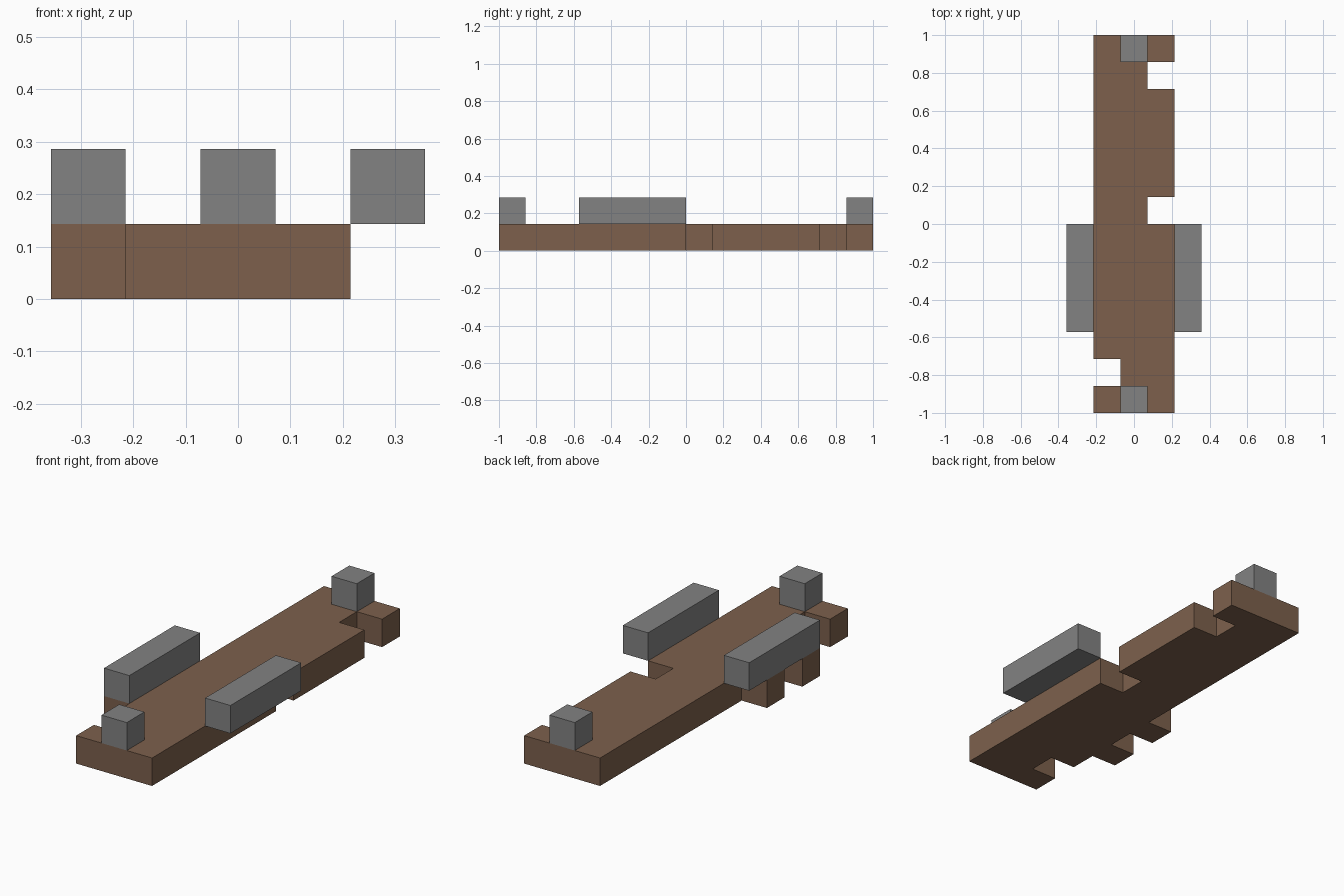
import bpy
import bmesh

U = 1 / 7  # one block of the grid

cube = bpy.data.objects.get("Cube")
if cube:
    bpy.data.objects.remove(cube, do_unlink=True)


def make_material(name, color):
    mat = bpy.data.materials.new(name)
    mat.use_nodes = True
    mat.diffuse_color = color
    mat.node_tree.nodes["Principled BSDF"].inputs["Base Color"].default_value = color
    return mat


def prism(name, outline, bottom, top, mat):
    """Extrude an outline, given in blocks, from bottom to top."""
    bm = bmesh.new()
    face = bm.faces.new([bm.verts.new((x * U, y * U, bottom * U)) for x, y in outline])
    result = bmesh.ops.extrude_face_region(bm, geom=[face])
    verts = [v for v in result["geom"] if isinstance(v, bmesh.types.BMVert)]
    bmesh.ops.translate(bm, verts=verts, vec=(0, 0, (top - bottom) * U))
    bmesh.ops.recalc_face_normals(bm, faces=bm.faces)
    mesh = bpy.data.meshes.new(name)
    bm.to_mesh(mesh)
    bm.free()
    mesh.materials.append(mat)
    obj = bpy.data.objects.new(name, mesh)
    bpy.context.collection.objects.link(obj)
    return obj


def box(name, x0, x1, y0, y1, bottom, top, mat):
    return prism(name, [(x0, y0), (x1, y0), (x1, y1), (x0, y1)], bottom, top, mat)


def notch(side, start, end):
    """Outline points of a one-block notch in the edge at x = side."""
    inner = side / 3
    return [(side, start), (inner, start), (inner, end), (side, end)]


brown = make_material("brown", (0.205, 0.118, 0.073, 1))
grey = make_material("grey", (0.225, 0.225, 0.225, 1))

# Notched deck: two notches on the left edge, one on the right
deck = [(-1.5, -7), (1.5, -7)]
deck += notch(1.5, 0, 1) + notch(1.5, 5, 6)
deck += [(1.5, 7), (-1.5, 7)] + notch(-1.5, -5, -6)
prism("deck", deck, 0, 1, brown)

# Side blocks under the right rail
for name, y in (("front_side_block", -4), ("rear_side_block", -2)):
    box(name, -2.5, -1.5, y, y + 1, 0, 1, brown)

# Raised side rails
for name, x in (("right_rail", -2.5), ("left_rail", 1.5)):
    box(name, x, x + 1, -4, 0, 1, 2, grey)

# End posts
for name, y in (("front_post", -7), ("rear_post", 6)):
    box(name, -0.5, 0.5, y, y + 1, 1, 2, grey)
